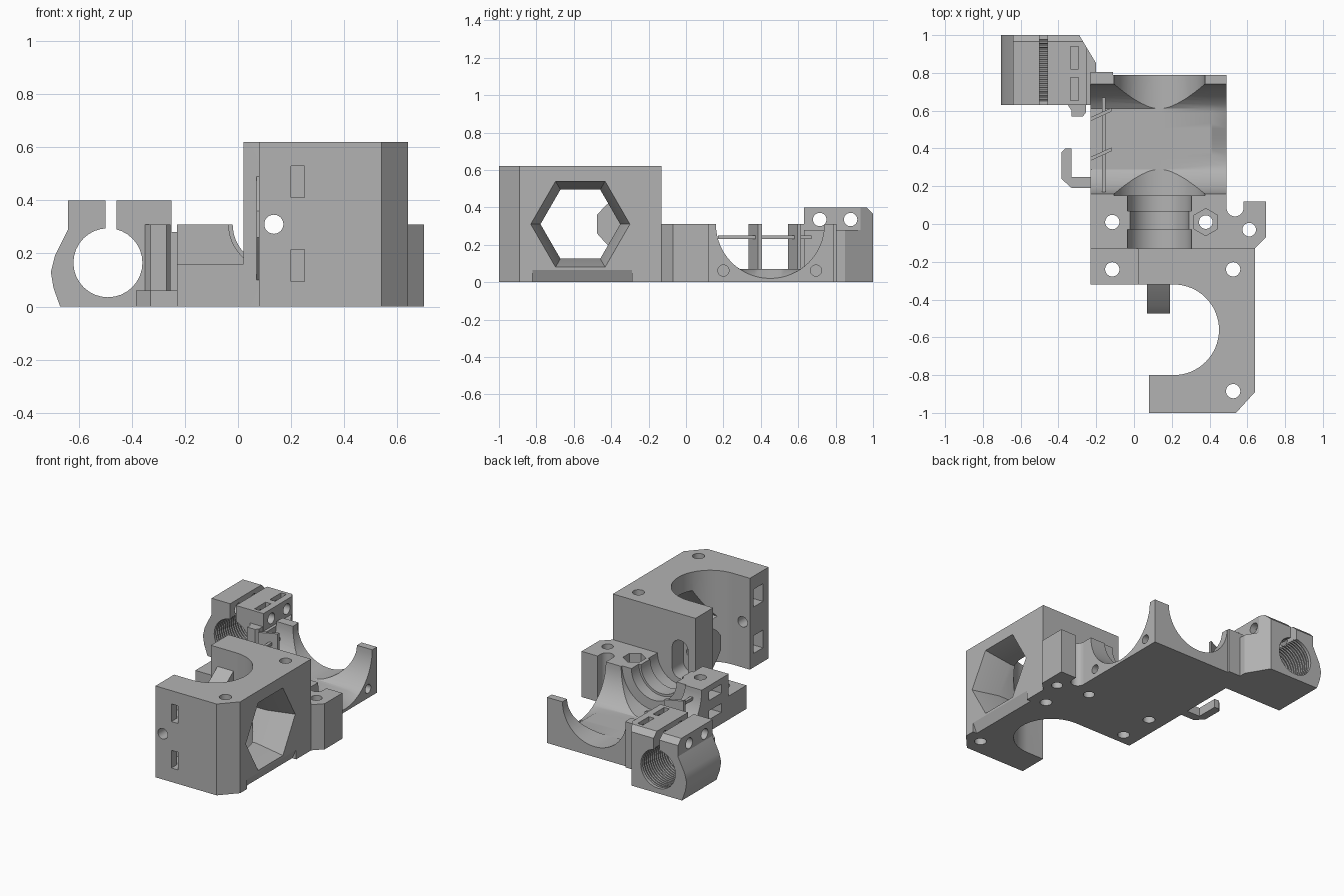
import bpy, bmesh, math
from math import cos, sin, pi, radians

old = bpy.data.objects.get("Cube")
if old:
    bpy.data.objects.remove(old, do_unlink=True)

grey = bpy.data.materials.new("printed grey")
grey.use_nodes = True
grey.diffuse_color = (0.45, 0.45, 0.45, 1)
grey.node_tree.nodes["Principled BSDF"].inputs["Base Color"].default_value = (0.45, 0.45, 0.45, 1)


def place(axis, u, v, t):
    return {"x": (t, u, v), "y": (u, t, v), "z": (u, v, t)}[axis]


def loft(name, rings):
    """Closed solid through a row of equal rings."""
    bm = bmesh.new()
    rows = [[bm.verts.new(p) for p in ring] for ring in rings]
    n = len(rows[0])
    bm.faces.new(rows[0])
    bm.faces.new(rows[-1])
    for a, b in zip(rows, rows[1:]):
        for i in range(n):
            j = (i + 1) % n
            bm.faces.new((a[i], a[j], b[j], b[i]))
    bmesh.ops.recalc_face_normals(bm, faces=bm.faces)
    mesh = bpy.data.meshes.new(name)
    bm.to_mesh(mesh)
    bm.free()
    ob = bpy.data.objects.new(name, mesh)
    bpy.context.collection.objects.link(ob)
    mesh.materials.append(grey)
    return ob


def prism(name, axis, outline, t0, t1):
    return loft(name, [[place(axis, u, v, t) for u, v in outline] for t in (t0, t1)])


def box(name, x0, x1, y0, y1, z0, z1):
    return prism(name, "z", [(x0, y0), (x1, y0), (x1, y1), (x0, y1)], z0, z1)


def lathe(name, axis, cu, cv, profile, n=32, turn=0.0):
    """Turned solid; profile is (distance along axis, radius)."""
    return loft(name, [[place(axis, cu + r * cos(turn + 2 * pi * i / n),
                              cv + r * sin(turn + 2 * pi * i / n), t)
                        for i in range(n)] for t, r in profile])


def drill(axis, cu, cv, r, t0, t1, n=24, turn=0.0):
    return lathe("cutter", axis, cu, cv, [(t0, r), (t1, r)], n, turn)


def arc(cx, cy, r, a0, a1, n):
    return [(cx + r * cos(radians(a0 + (a1 - a0) * i / n)),
             cy + r * sin(radians(a0 + (a1 - a0) * i / n))) for i in range(n + 1)]


def cut(target, *cutters):
    for c in cutters:
        m = target.modifiers.new("cut", "BOOLEAN")
        m.operation = "DIFFERENCE"
        m.solver = "EXACT"
        m.object = c
        bpy.context.view_layer.objects.active = target
        bpy.ops.object.modifier_apply(modifier=m.name)
        bpy.data.objects.remove(c, do_unlink=True)
    return target


# Tall housing with a round bay open to the side
bay = arc(0.21, -0.56, 0.24, 90, -90, 32)
housing = prism("motor_housing", "z",
                [(0.08, -1), (0.54, -1), (0.64, -0.89), (0.64, -0.13),
                 (0.02, -0.13), (0.02, -0.32)] + bay + [(0.08, -0.8)], 0, 0.62)
# Tapered hexagonal window, bottom edge relief
cut(housing,
    lathe("cutter", "x", -0.565, 0.31, [(0.2, 0.213), (0.46, 0.213), (0.64, 0.265), (0.7, 0.282)], 6),
    prism("cutter", "y", [(0.605, -0.01), (0.65, -0.01), (0.65, 0.065), (0.64, 0.065)], -0.82, -0.29))
# Vertical screw holes, guide hole and its slotted recess
cut(housing,
    drill("z", 0.525, -0.24, 0.038, -0.1, 0.7),
    drill("z", 0.525, -0.885, 0.038, -0.1, 0.7),
    drill("y", 0.135, 0.31, 0.036, -1.1, 0),
    prism("cutter", "y", arc(0.135, 0.38, 0.06, 0, 180, 12) + arc(0.135, 0.24, 0.06, 180, 360, 12),
          -0.25, 0))
# Angled tie slots in the front arm
for z in (0.155, 0.47):
    slot = [(0.2, -1.1), (0.25, -1.1), (0.25, -0.84), (0, -0.84), (0, -0.94), (0.2, -0.94)]
    cut(housing, prism("cutter", "z", slot, z - 0.06, z + 0.06))

# Tapered guide boss inside the bay
boss = prism("guide_boss", "x",
             [(-0.32, 0.10), (-0.43, 0.21), (-0.475, 0.26), (-0.475, 0.36), (-0.43, 0.41), (-0.32, 0.49)],
             0.07, 0.19)
cut(boss, drill("y", 0.135, 0.31, 0.036, -0.6, -0.2))

# Low step beside the housing
step = box("side_step", -0.23, 0.02, -0.32, -0.13, 0, 0.16)
cut(step, drill("z", -0.115, -0.24, 0.038, -0.1, 0.3))

# Main cradle with crossing troughs
cradle = box("cradle", -0.23, 0.49, -0.13, 0.79, 0, 0.31)
trough = lathe("cutter", "x", 0.45, 0.31, [(-0.4, 0.29), (0.41, 0.29), (0.49, 0.29), (0.6, 0.29)], 64)
for v in trough.data.vertices:
    if v.co.x < 0.45:
        v.co.z = max(v.co.z, 0.07)
cut(cradle, trough,
    lathe("cutter", "y", 0.135, 0.31,
          [(-0.2, 0.17), (-0.03, 0.17), (-0.03, 0.155), (0.07, 0.155), (0.07, 0.17),
           (0.15, 0.17), (0.15, 0.24), (0.9, 0.24)], 64))
cut(cradle,
    drill("z", -0.115, 0.01, 0.038, -0.1, 0.4),
    drill("z", 0.38, 0.01, 0.036, -0.1, 0.4),
    drill("z", 0.38, 0.01, 0.072, 0.25, 0.4, 6, pi / 2))
for y in (0.2, 0.695):
    cut(cradle, drill("x", y, 0.062, 0.03, 0.36, 0.6))
for z in (0.08, 0.21):
    cut(cradle, box("cutter", -0.3, -0.1, -0.05, 0.08, z, z + 0.06))

# Slanted posts and thin rail on the open side of the cradle
for i, y in enumerate((0.345, 0.555)):
    prism(f"slanted_post_{i + 1}", "z",
          [(-0.23, y - 0.01), (-0.12, y + 0.04), (-0.12, y + 0.06), (-0.23, y + 0.01)], 0.06, 0.31)
box("thin_rail", -0.17, -0.15, 0.17, 0.67, 0.23, 0.25)

# Mounting ear with a round relief
ear = prism("mounting_ear", "z",
            [(0.49, -0.13), (0.64, -0.13), (0.70, -0.07), (0.70, 0.12), (0.58, 0.12)]
            + arc(0.535, 0.085, 0.045, 0, -180, 12), 0, 0.31)
cut(ear, drill("z", 0.61, -0.03, 0.036, -0.1, 0.4))

# Cable hook
prism("cable_hook", "z",
      [(-0.33, 0.19), (-0.23, 0.19), (-0.23, 0.25), (-0.33, 0.25), (-0.33, 0.40),
       (-0.365, 0.40), (-0.385, 0.38), (-0.385, 0.24)], 0, 0.06)

# Split clamp with a ribbed bore
clamp = prism("split_clamp", "y",
              [(-0.67, 0), (-0.23, 0), (-0.23, 0.26), (-0.25, 0.28), (-0.25, 0.40), (-0.64, 0.40),
               (-0.64, 0.29), (-0.69, 0.19), (-0.705, 0.13), (-0.695, 0.07)], 0.63, 1.0)
ribs = [(0.6, 0.13)]
for i in range(16):
    y = 0.65 + i * 0.021
    ribs += [(y, 0.13), (y + 0.003, 0.138), (y + 0.01, 0.138), (y + 0.013, 0.13)]
cut(clamp,
    lathe("cutter", "y", -0.49, 0.165, ribs + [(1.1, 0.13)], 32),
    box("cutter", -0.5, -0.457, 0.5, 1.1, 0.2, 0.5),
    prism("cutter", "z", [(-0.29, 1.0), (-0.2, 0.85), (-0.1, 0.85), (-0.1, 1.1), (-0.29, 1.1)], -0.1, 0.5),
    prism("cutter", "x", [(0.96, 0.405), (1.01, 0.355), (1.01, 0.41)], -0.8, -0.1))
for y in (0.715, 0.88):
    cut(clamp, drill("x", y, 0.335, 0.036, -0.8, -0.1),
        box("cutter", -0.335, -0.295, y - 0.06, y + 0.06, 0.29, 0.5))

# Web joining the clamp to the cradle
prism("clamp_web", "z",
      [(-0.26, 0.63), (-0.23, 0.63), (-0.23, 0.79), (-0.2, 0.79), (-0.2, 0.85), (-0.26, 0.95)], 0, 0.28)
prism("clamp_lug", "z",
      [(-0.35, 0.63), (-0.33, 0.60), (-0.33, 0.57), (-0.27, 0.57), (-0.255, 0.59), (-0.255, 0.63)], 0.06, 0.31)
box("rear_tab", -0.23, -0.11, 0.79, 0.805, 0, 0.31)

# Smooth round walls, keep edges sharp
bpy.ops.object.select_all(action="DESELECT")
for ob in bpy.context.collection.objects:
    if ob.type == "MESH" and grey.name in ob.data.materials:
        ob.select_set(True)
        bpy.context.view_layer.objects.active = ob
bpy.ops.object.shade_smooth_by_angle(angle=radians(25))
